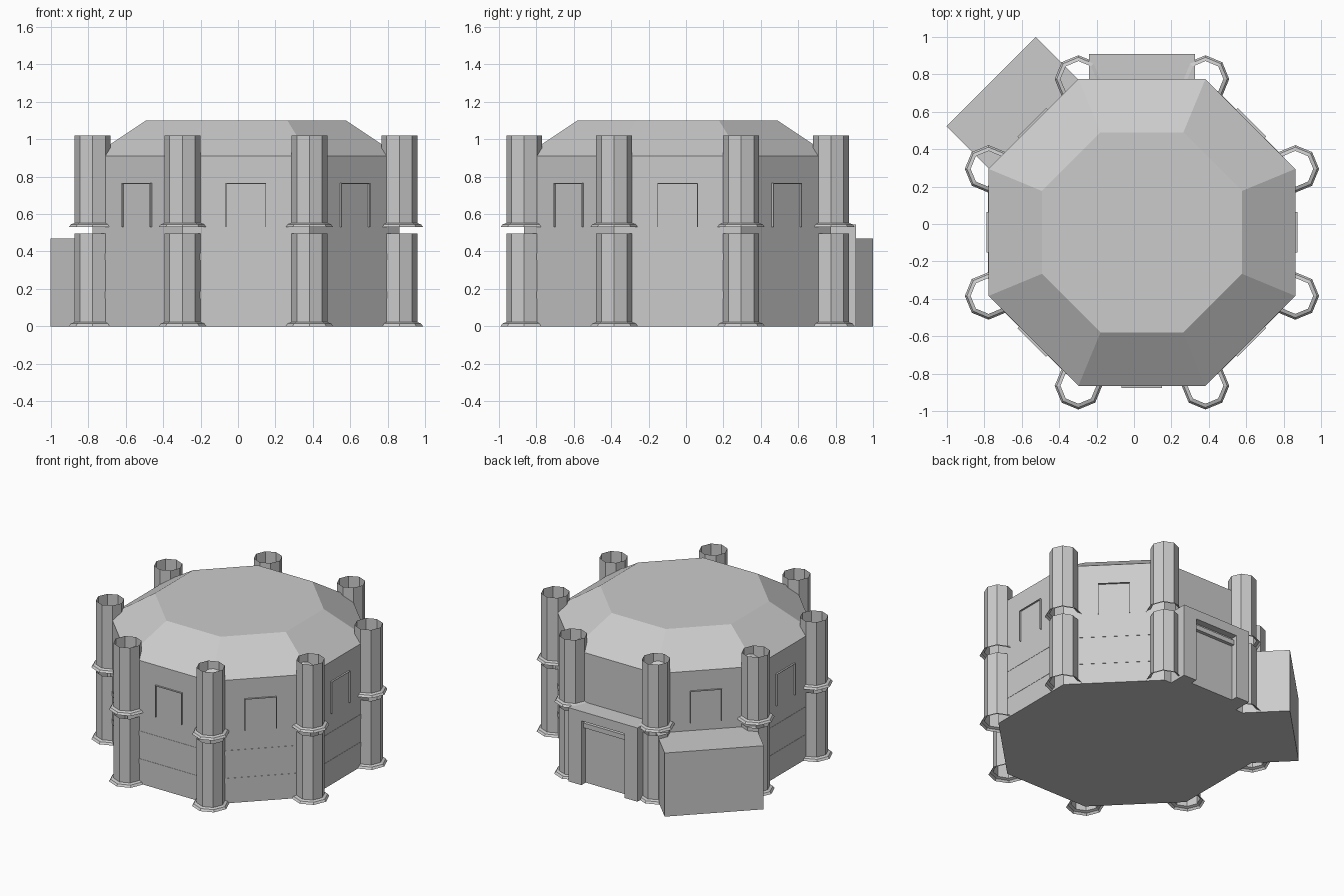
import bpy, bmesh, math
from mathutils import Vector

if "Cube" in bpy.data.objects:
    bpy.data.objects.remove(bpy.data.objects["Cube"], do_unlink=True)

CX, CY = 0.0425, -0.045          # centre of the octagonal hall
APOTHEM = 0.82
CORNER = APOTHEM / math.cos(math.pi / 8)

grey = bpy.data.materials.new("plain_grey")
grey.use_nodes = True
grey.diffuse_color = (0.6, 0.6, 0.6, 1)
grey.node_tree.nodes["Principled BSDF"].inputs["Base Color"].default_value = (0.6, 0.6, 0.6, 1)


def finish(name, bm):
    mesh = bpy.data.meshes.new(name)
    bm.to_mesh(mesh)
    bm.free()
    mesh.materials.append(grey)
    obj = bpy.data.objects.new(name, mesh)
    bpy.context.collection.objects.link(obj)
    return obj


def octagon_lathe(name, x, y, profile, turn, cap_bottom=False, cap_top=False):
    """Stack of octagonal rings from (radius, z) pairs."""
    bm = bmesh.new()
    rings = []
    for r, z in profile:
        rings.append([bm.verts.new((x + r * math.cos(turn + i * math.pi / 4),
                                    y + r * math.sin(turn + i * math.pi / 4), z))
                      for i in range(8)])
    for a, b in zip(rings, rings[1:]):
        for i in range(8):
            j = (i + 1) % 8
            bm.faces.new((a[i], a[j], b[j], b[i]))
    if cap_bottom:
        bm.faces.new(rings[0][::-1])
    if cap_top:
        bm.faces.new(rings[-1])
    return finish(name, bm)


def wall_boxes(name, angle, boxes):
    """Boxes on one wall: (u0, u1, d0, d1, z0, z1), d measured from the hall centre."""
    n = Vector((math.cos(angle), math.sin(angle), 0))
    t = Vector((-n.y, n.x, 0))
    bm = bmesh.new()
    for u0, u1, d0, d1, z0, z1 in boxes:
        for v in bmesh.ops.create_cube(bm, size=1)["verts"]:
            d = d1 if v.co.x > 0 else d0
            u = u1 if v.co.y > 0 else u0
            z = z1 if v.co.z > 0 else z0
            v.co = Vector((CX, CY, z)) + n * d + t * u
    return finish(name, bm)


# Hall walls and faceted roof
octagon_lathe("hall_walls", CX, CY, [(CORNER, 0), (CORNER, 0.91)], math.pi / 8, cap_bottom=True)
ROOF_TOP = 0.535 / math.cos(math.pi / 8)
octagon_lathe("roof", CX, CY, [(CORNER, 0.91), (ROOF_TOP, 1.10)], math.pi / 8, cap_top=True)

# Hollow two-stage corner columns with flared feet
for i in range(8):
    a = math.pi / 8 + i * math.pi / 4
    x, y = CX + CORNER * math.cos(a), CY + CORNER * math.sin(a)
    for stage, z0, z1 in (("lower", 0.0, 0.495), ("upper", 0.53, 1.02)):
        octagon_lathe(f"{stage}_column_{i + 1}", x, y,
                      [(0.127, z0), (0.116, z0 + 0.015), (0.096, z0 + 0.022), (0.096, z1)], 0)

# Window rims and wall bands on every side but the back
W, D = 0.108, APOTHEM
for i in range(8):
    if i == 2:
        continue
    a = i * math.pi / 4
    wall_boxes(f"window_rim_{i + 1}", a, [
        (-W, -W + 0.004, D - 0.01, D + 0.012, 0.53, 0.765),
        (W - 0.004, W, D - 0.01, D + 0.012, 0.53, 0.765),
        (-W + 0.004, W - 0.004, D - 0.01, D + 0.012, 0.761, 0.765)])
    if i != 3:
        wall_boxes(f"wall_bands_{i + 1}", a, [
            (-0.25, 0.25, D - 0.002, D + 0.002, z, z + 0.035) for z in (0.15, 0.355)])

# Back entrance block with a recessed door
BACK, FRONT = D - 0.01, 0.955
BW, OW, OZ, TOP = 0.2825, 0.176, 0.475, 0.545
wall_boxes("entrance_block", math.pi / 2, [
    (-BW, -OW, BACK, FRONT, 0, TOP),
    (OW, BW, BACK, FRONT, 0, TOP),
    (-OW, OW, BACK, FRONT, OZ, TOP)])
wall_boxes("entrance_door", math.pi / 2, [(-OW, OW, BACK, FRONT - 0.05, 0, OZ)])
wall_boxes("door_lintel", math.pi / 2, [(-OW, OW, FRONT - 0.05, FRONT - 0.025, OZ - 0.06, OZ - 0.025)])

# Side annex on the back right wall
wall_boxes("annex", 3 * math.pi / 4, [(-0.337, 0.337, D - 0.01, 1.14, 0, 0.47)])
